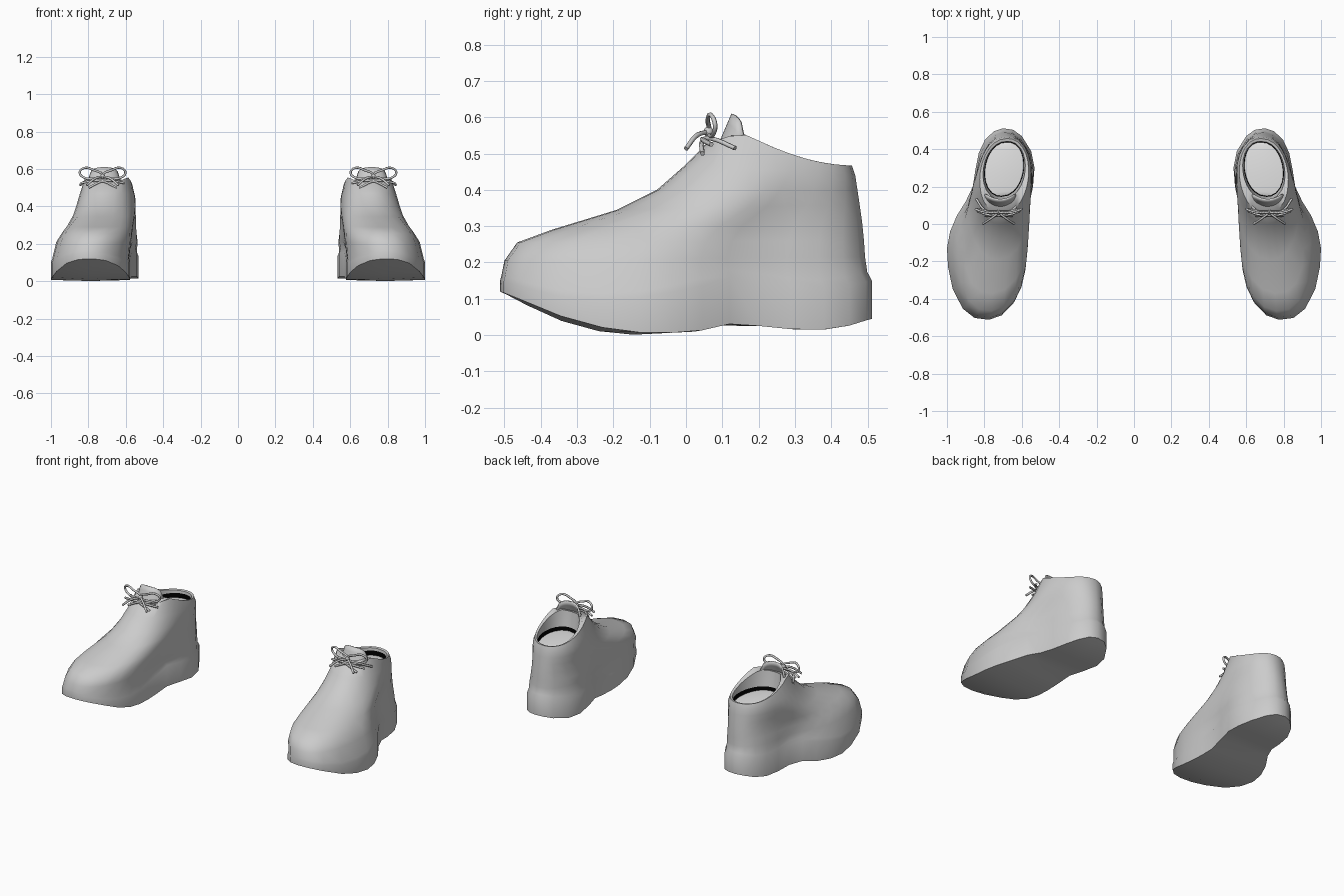
import bpy, bmesh, math

if "Cube" in bpy.data.objects:
    bpy.data.objects.remove(bpy.data.objects["Cube"])


def colour(name, v):
    m = bpy.data.materials.new(name)
    m.diffuse_color = (v, v, v, 1)
    m.use_nodes = True
    m.node_tree.nodes["Principled BSDF"].inputs["Base Color"].default_value = m.diffuse_color
    return m


leather = colour("light grey", 0.6)
dark = colour("black", 0.0)
pale = colour("pale grey", 0.76)


def interp(x, pts):
    """Piecewise linear lookup."""
    if x <= pts[0][0]:
        return pts[0][1]
    for (a, p), (b, q) in zip(pts, pts[1:]):
        if x <= b:
            return p + (q - p) * (x - a) / (b - a)
    return pts[-1][1]


def finish(name, bm, thickness=0):
    """Turn a bmesh into a smooth object mirrored to the other foot."""
    bmesh.ops.recalc_face_normals(bm, faces=bm.faces)
    me = bpy.data.meshes.new(name)
    bm.to_mesh(me)
    bm.free()
    ob = bpy.data.objects.new(name, me)
    bpy.context.collection.objects.link(ob)
    for m in (leather, dark, pale):
        me.materials.append(m)
    bpy.ops.object.select_all(action='DESELECT')
    ob.select_set(True)
    bpy.context.view_layer.objects.active = ob
    bpy.ops.object.shade_smooth_by_angle(angle=math.radians(48))
    if thickness:
        ob.modifiers.new("thickness", 'SOLIDIFY').thickness = thickness
    ob.modifiers.new("other foot", 'MIRROR')
    return ob


# Sole outline: from the heel round the outer side to the toe, then back inside
outer = [(.70, .512), (.75, .495), (.797, .45), (.83, .38), (.848, .29), (.862, .2),
         (.90, .12), (.947, .045), (.983, -.04), (1.0, -.13), (.994, -.23),
         (.970, -.345), (.916, -.452), (.853, -.502), (.775, -.512)]
inner = [(.645, .503), (.60, .47), (.55, .39), (.532, .3), (.54, .2), (.567, .1),
         (.578, 0), (.577, -.08), (.577, -.16), (.583, -.25), (.603, -.34),
         (.642, -.42), (.707, -.488)]
outline = outer + inner[::-1]
N, TOE = len(outline), len(outer) - 1

bottom = [(-.51, .12), (-.42, .073), (-.34, .038), (-.25, .012), (-.15, .001),
          (.03, .01), (.13, .033), (.25, .02), (.34, .012), (.43, .02), (.51, .045)]
lift = [(-.51, 0), (-.4, .013), (-.2, .011), (-.05, 0)]   # rounded tread edge
band = [(0, .105), (.4, .13), (.75, .085), (1, .03)]
rim = [(.05, .525), (.15, .558), (.25, .513), (.30, .495), (.35, .48), (.40, .471),
       (.45, .467)]


def along(y):
    return (.512 - y) / 1.024


def collar_x(i, t, half):
    """Oval ankle outline matching the sole point i."""
    side = 0 if i in (0, TOE) else (1 if i < TOE else -1)
    return .679 + .03 * t + side * half * max(0, 1 - (2 * t - 1) ** 2) ** .45


def ring(front, back, s, half=.13, z_rule=None):
    """One tilted ring, blended from the sole outline to the collar."""
    out = []
    for i, (x, y) in enumerate(outline):
        t = along(y)
        yy = back[0] + (front[0] - back[0]) * t
        z = z_rule(yy) if z_rule else back[1] + (front[1] - back[1]) * t
        k = s if s > .65 else s * (1 - .4 * max(0, (t - .72) / .28))  # fuller toe
        out.append((x + (collar_x(i, t, half) - x) * k, yy, z))
    return out


# Sole band and the soft step above it
rings = [[(x, y, interp(y, bottom) + interp(y, lift)) for x, y in outline]]
rings.append([(x, y, interp(y, bottom) + interp(along(y), band)) for x, y in outline])
step = []
for x, y, z in rings[1]:
    dx, dy = .73 - x, -y * .6
    d = math.hypot(dx, dy)
    heel = 1 - along(y)
    k = .004 + .009 * heel
    step.append((x + dx / d * k, y + dy / d * k, z + .014 + .01 * heel))
rings.append(step)

# Upper, from the toe cap to the ankle
for f, b, s, h in [((-.50, .205), (.493, .215), .18, .15),
                   ((-.465, .255), (.49, .26), .37, .15),
                   ((-.37, .29), (.485, .31), .56, .15),
                   ((-.19, .345), (.478, .36), .75, .15),
                   ((-.08, .40), (.472, .40), .86, .15),
                   ((0, .47), (.466, .44), .94, .145)]:
    rings.append(ring(f, b, s, h))

# Collar edge, lip, lining and the dark gap above the insole
rings.append(ring((.055, 0), (.457, 0), 1, .13, lambda y: interp(y, rim)))
rings.append(ring((.13, 0), (.442, 0), 1, .112, lambda y: interp(y, rim) - .004))
rings.append(ring((.145, .453), (.44, .448), 1, .106))
rings.append(ring((.15, .432), (.437, .42), 1, .102))

bm = bmesh.new()
vs = [[bm.verts.new(p) for p in r] for r in rings]
for k, (a, b) in enumerate(zip(vs, vs[1:])):
    for i in range(N):
        j = (i + 1) % N
        f = bm.faces.new((a[i], a[j], b[j], b[i]))
        f.material_index = 1 if k == len(vs) - 2 else 0


def strips(r, z_mid, material):
    """Fill a ring with strips that meet on a raised or lowered centre line."""
    mid = [r[0]]
    for i in range(1, TOE):
        c = (r[i].co + r[N - i].co) / 2
        mid.append(bm.verts.new((c.x, c.y, z_mid(c, i / TOE))))
    mid.append(r[TOE])
    for i in range(TOE):
        for a, b in ((r[i], r[i + 1]), (r[(N - i) % N], r[N - i - 1])):
            f = bm.faces.new(list(dict.fromkeys((a, b, mid[i + 1], mid[i]))))
            f.material_index = material


# Tread and the gently domed insole
strips(vs[0], lambda c, u: interp(c.y, bottom), 0)
strips(vs[-1], lambda c, u: c.z + .012 * math.sin(math.pi * u), 2)
finish("shoe_body", bm)

# Tongue: curved plate with a rounded top
bm = bmesh.new()
rows, cols, grid = 5, 12, []
for r in range(rows + 1):
    v = r / rows
    line = []
    for c in range(cols + 1):
        u = 2 * c / cols - 1
        top = .55 + .06 * math.sqrt(max(0, 1 - abs(u) ** 3))
        line.append(bm.verts.new((.715 + .085 * u, .065 + .06 * v + .032 * u * u,
                                  .47 + (top - .47) * v)))
    grid.append(line)
for a, b in zip(grid, grid[1:]):
    for c in range(cols):
        bm.faces.new((a[c], a[c + 1], b[c + 1], b[c]))
finish("tongue", bm, .01)


def lace(name, pts, closed=False):
    """Round cord through the points, one for each foot."""
    for foot, sx in (("right", 1), ("left", -1)):
        cu = bpy.data.curves.new(name, 'CURVE')
        cu.dimensions = '3D'
        cu.bevel_depth = .0065
        cu.bevel_resolution = 1
        cu.resolution_u = 5
        cu.use_fill_caps = True
        sp = cu.splines.new('BEZIER')
        sp.bezier_points.add(len(pts) - 1)
        for bp, (x, y, z) in zip(sp.bezier_points, pts):
            bp.co = (sx * (.724 + x), y, z)
            bp.handle_left_type = bp.handle_right_type = 'AUTO'
        sp.use_cyclic_u = closed
        cu.materials.append(leather)
        bpy.context.collection.objects.link(bpy.data.objects.new(f"{name}_{foot}", cu))


# Bow loops, tails and the crossing laces
for tag, m in (("outer", 1), ("inner", -1)):
    lace(f"bow_loop_{tag}", [(0, .065, .56), (m * .05, .06, .595), (m * .10, .07, .605),
                             (m * .122, .08, .58), (m * .095, .075, .553),
                             (m * .045, .065, .55)], True)
    lace(f"lace_tail_{tag}", [(0, .06, .56), (m * .04, .03, .55), (m * .085, .0, .513)])
    lace(f"lace_cross_{tag}", [(m * -.075, .045, .50), (0, .045, .535),
                               (m * .075, .075, .54), (m * .12, .135, .515)])
lace("lace_bar", [(-.115, .07, .525), (-.06, .05, .535), (0, .045, .54),
                  (.06, .05, .535), (.115, .07, .525)])

# Knot
bm = bmesh.new()
bmesh.ops.create_uvsphere(bm, u_segments=10, v_segments=6, radius=.014)
bmesh.ops.translate(bm, verts=bm.verts, vec=(.724, .062, .56))
finish("lace_knot", bm)
